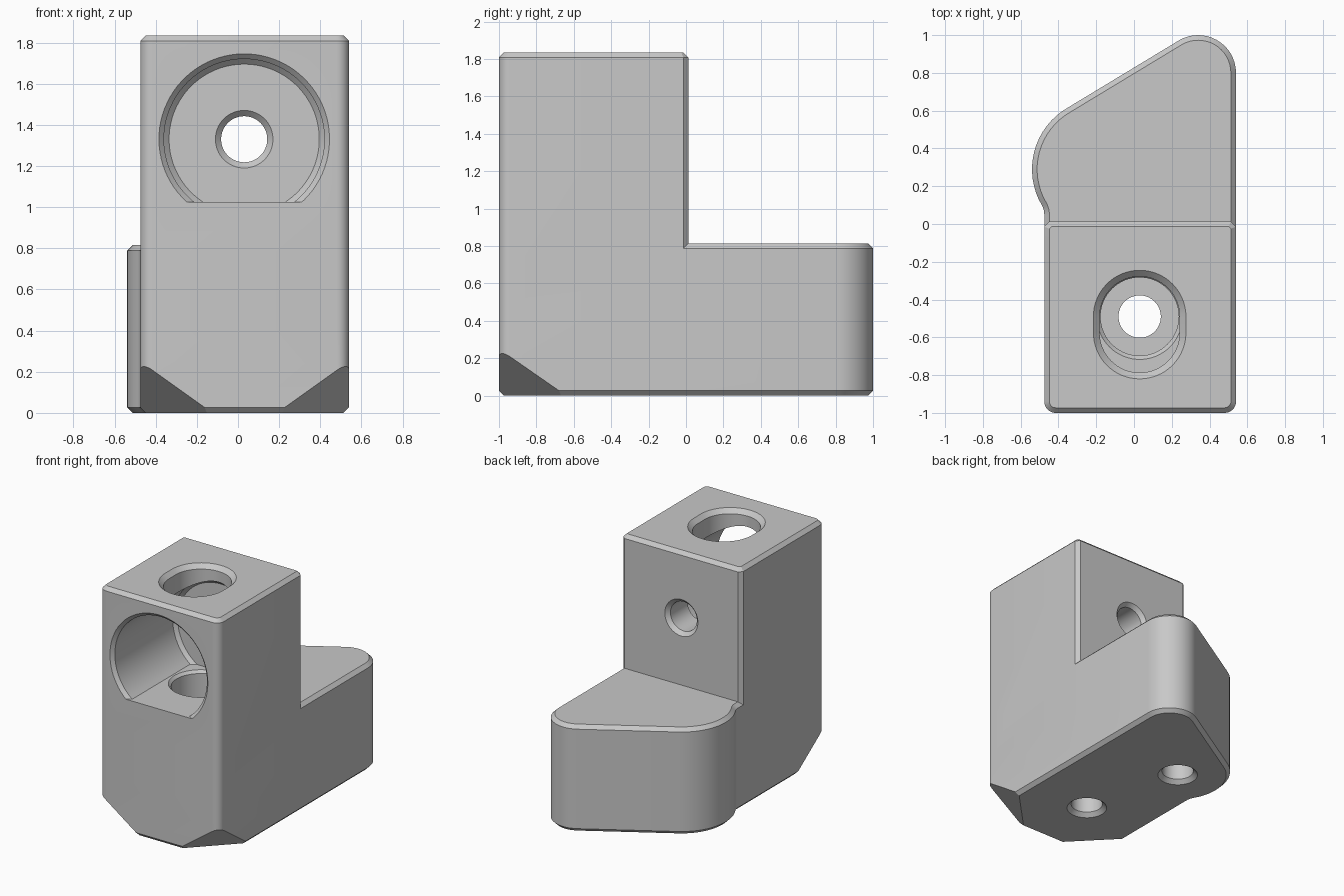
import bpy
import bmesh
from math import sin, cos, radians, degrees, asin
from mathutils import Vector

if "Cube" in bpy.data.objects:
    bpy.data.objects.remove(bpy.data.objects["Cube"], do_unlink=True)

CHAMFER = 0.027
LEFT, RIGHT, BACK = -0.475, 0.54, 0.013
LEDGE, TOP = 0.815, 1.835
BOLT_X, BOLT_Y, BOLT_Z, FLOOR = 0.03, -0.49, 1.33, 1.025

grey = bpy.data.materials.new("plain_grey")
grey.use_nodes = True
colour = (0.58, 0.58, 0.58, 1)
grey.diffuse_color = colour
grey.node_tree.nodes["Principled BSDF"].inputs["Base Color"].default_value = colour


def arc(cx, cy, r, start, end, n=16):
    angles = [radians(start + (end - start) * i / n) for i in range(n + 1)]
    return [(cx + r * cos(a), cy + r * sin(a)) for a in angles]


def circle(cx, cy, r):
    return arc(cx, cy, r, 0, 360, 64)[:-1]


def slot(cx, y0, y1, r):
    return arc(cx, y1, r, 0, 180, 32) + arc(cx, y0, r, 180, 360, 32)


def add_object(name, bm):
    bmesh.ops.recalc_face_normals(bm, faces=bm.faces[:])
    mesh = bpy.data.meshes.new(name)
    bm.to_mesh(mesh)
    bm.free()
    mesh.materials.append(grey)
    obj = bpy.data.objects.new(name, mesh)
    bpy.context.collection.objects.link(obj)
    return obj


def prism(outline, bottom, top, chamfer_levels):
    """Extruded outline with chamfered rims at the given heights."""
    bm = bmesh.new()
    face = bm.faces.new([bm.verts.new((x, y, bottom)) for x, y in outline])
    new = bmesh.ops.extrude_face_region(bm, geom=[face])["geom"]
    for v in new:
        if isinstance(v, bmesh.types.BMVert):
            v.co.z = top
    rims = [e for e in bm.edges if any(
        all(abs(v.co.z - z) < 1e-5 for v in e.verts) for z in chamfer_levels)]
    bmesh.ops.recalc_face_normals(bm, faces=bm.faces[:])
    bmesh.ops.bevel(bm, geom=rims, offset=CHAMFER, segments=1, affect='EDGES')
    return bm


def loft(name, sections, axis):
    """Closed solid through (position, outline) sections along an axis."""
    bm = bmesh.new()
    rings = []
    for h, pts in sections:
        rings.append([bm.verts.new((a, b, h) if axis == 'Z' else (a, h, b))
                      for a, b in pts])
    n = len(rings[0])
    for low, high in zip(rings, rings[1:]):
        for i in range(n):
            j = (i + 1) % n
            bm.faces.new((low[i], low[j], high[j], high[i]))
    bm.faces.new(rings[0])
    bm.faces.new(rings[-1])
    return add_object(name, bm)


def combine(target, other, operation):
    mod = target.modifiers.new(operation, 'BOOLEAN')
    mod.operation, mod.solver, mod.object = operation, 'EXACT', other
    bpy.context.view_layer.objects.active = target
    bpy.ops.object.modifier_apply(modifier=mod.name)
    bpy.data.objects.remove(other, do_unlink=True)


# Foot: full footprint with a rounded lobe and slanted back
front_corners = (arc(LEFT + 0.06, -0.94, 0.06, 180, 270, 8)
                 + arc(RIGHT - 0.06, -0.94, 0.06, 270, 360, 8))
footprint = (front_corners
             + arc(0.34, 0.8, 0.2, 0, 120)
             + arc(-0.165, 0.29, 0.375, 120, 210.3)
             + arc(LEFT - 0.1, 0.05, 0.1, 30.3, 0, 6)[1:])
foot = prism(footprint, 0, LEDGE, (0, LEDGE))

# Slanted cuts on the two lower front corners
for side, x in ((-1, LEFT), (1, RIGHT)):
    cut = bmesh.ops.bisect_plane(
        foot, geom=foot.verts[:] + foot.edges[:] + foot.faces[:],
        plane_co=Vector((x, -1, 0.25)),
        plane_no=Vector((side / 0.35, -1 / 0.36, -1 / 0.25)).normalized(),
        clear_outer=True)["geom_cut"]
    bmesh.ops.holes_fill(
        foot, edges=[e for e in cut if isinstance(e, bmesh.types.BMEdge)], sides=0)
block = add_object("mounting_block", foot)

# Upright column
column_outline = front_corners + [
    (RIGHT, BACK - CHAMFER), (RIGHT - CHAMFER, BACK),
    (LEFT + CHAMFER, BACK), (LEFT, BACK - CHAMFER)]
column = add_object("column", prism(column_outline, 0.4, TOP, (TOP,)))
combine(block, column, 'UNION')


# Large front bore with a flat floor
def flat_circle(r):
    a = degrees(asin((FLOOR - BOLT_Z) / r))
    return arc(BOLT_X, BOLT_Z, r, a, 180 - a, 64)


combine(block, loft("front_bore", [(y, flat_circle(r)) for y, r in (
    (-1.025, 0.44), (-0.975, 0.39), (-0.275, 0.39), (-0.25, 0.365))], 'Y'), 'DIFFERENCE')

# Bolt hole through the back wall
combine(block, loft("back_hole", [(y, circle(BOLT_X, BOLT_Z, r)) for y, r in (
    (-0.3, 0.14), (-0.25, 0.14), (-0.222, 0.112), (BACK - 0.028, 0.112),
    (BACK + 0.022, 0.162))], 'Y'), 'DIFFERENCE')

# Slot in the top
combine(block, loft("top_slot", [(z, slot(BOLT_X, -0.575, BOLT_Y, r)) for z, r in (
    (1.5, 0.212), (TOP - 0.033, 0.212), (TOP + 0.017, 0.262))], 'Z'), 'DIFFERENCE')

# Counterbored hole from the bore floor down through the base
combine(block, loft("floor_hole", [(z, circle(BOLT_X, BOLT_Y, r)) for z, r in (
    (-0.02, 0.162), (0.03, 0.112), (0.82, 0.112), (0.82, 0.207),
    (FLOOR - 0.02, 0.207), (FLOOR, 0.227), (1.1, 0.227))], 'Z'), 'DIFFERENCE')

# Blind hole under the lobe
combine(block, loft("lobe_hole", [(z, circle(-0.165, 0.29, r)) for z, r in (
    (-0.02, 0.162), (0.03, 0.112), (0.6, 0.112))], 'Z'), 'DIFFERENCE')

# Smooth the round walls, keep the edges sharp
bpy.ops.object.select_all(action='DESELECT')
block.select_set(True)
bpy.context.view_layer.objects.active = block
bpy.ops.object.shade_smooth_by_angle(angle=radians(25))
